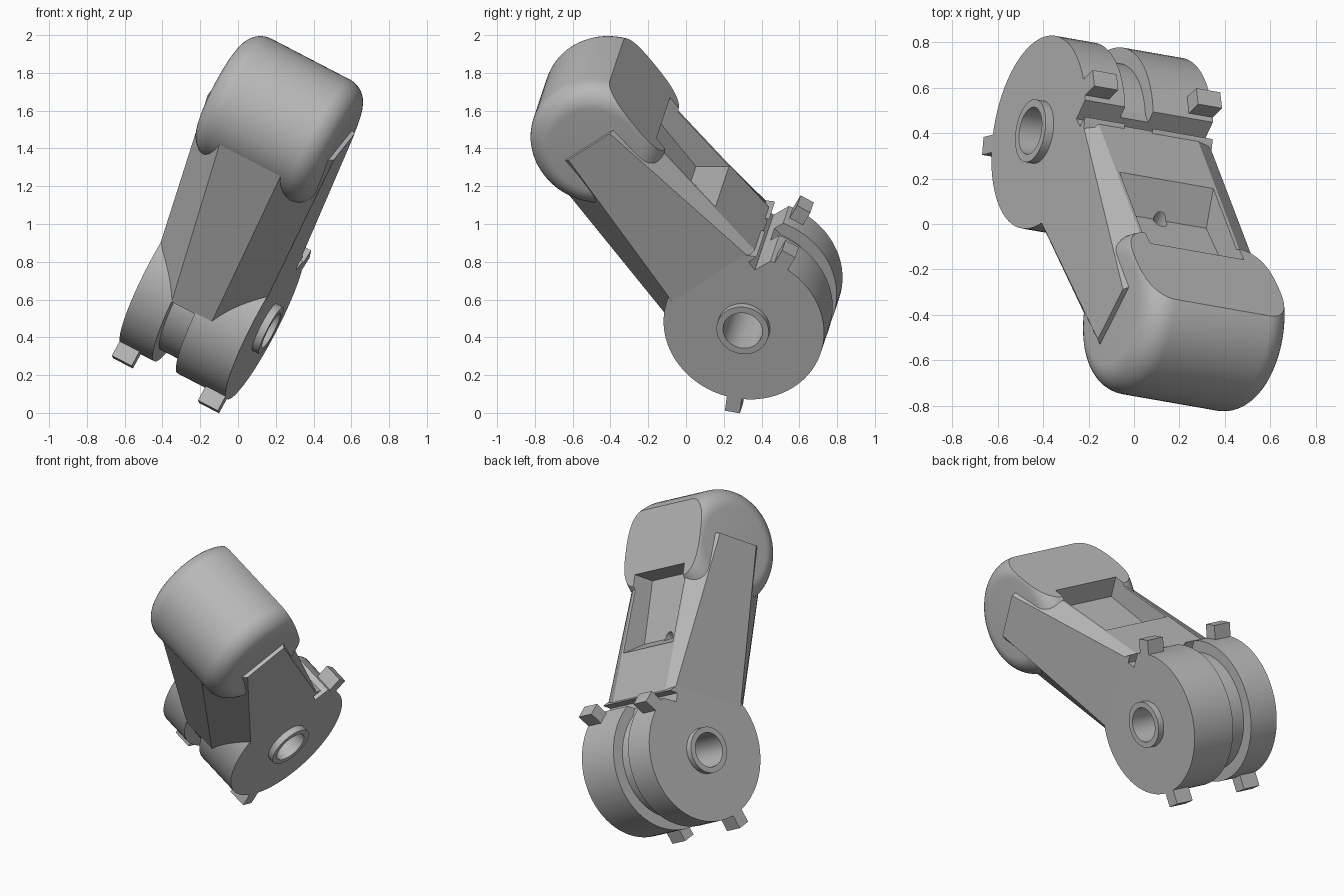
import bpy, bmesh, math
from mathutils import Matrix, Vector

cube = bpy.data.objects.get("Cube")
if cube:
    bpy.data.objects.remove(cube, do_unlink=True)

grey = bpy.data.materials.new("plain_grey")
grey.use_nodes = True
colour = (0.48, 0.48, 0.48, 1)
grey.diffuse_color = colour
grey.node_tree.nodes["Principled BSDF"].inputs["Base Color"].default_value = colour

# Local frame: x along the axle, y to the back, z along the arm
axle = Vector((0.877, -0.153, -0.456)).normalized()
along = Vector((0.272, -0.609, 0.745))
along = (along - axle * along.dot(axle)).normalized()
back = along.cross(axle)
frame = Matrix((axle, back, along)).transposed().to_4x4()
frame.translation = (-0.14, 0.355, 0.60)


def finish(name, bm):
    bmesh.ops.remove_doubles(bm, verts=bm.verts, dist=1e-5)
    bmesh.ops.recalc_face_normals(bm, faces=bm.faces)
    mesh = bpy.data.meshes.new(name)
    bm.to_mesh(mesh)
    bm.free()
    mesh.materials.append(grey)
    obj = bpy.data.objects.new(name, mesh)
    bpy.context.collection.objects.link(obj)
    obj.matrix_world = frame
    return obj


def loft(name, rings):
    """Solid through matching closed rings of points."""
    bm = bmesh.new()
    loops = [[bm.verts.new(p) for p in ring] for ring in rings]
    n = len(loops[0])
    for lo, hi in zip(loops, loops[1:]):
        for i in range(n):
            j = (i + 1) % n
            bm.faces.new((lo[i], lo[j], hi[j], hi[i]))
    bm.faces.new(loops[0])
    bm.faces.new(loops[-1])
    return finish(name, bm)


def prism(name, half, profile):
    return loft(name, [[(x, y, z) for y, z in profile] for x in (-half, half)])


def lathe(name, profile, height=0, steps=72):
    """Closed (x, radius) profile turned about the axle direction."""
    bm = bmesh.new()
    verts = [bm.verts.new((x, r, 0)) for x, r in profile]
    edges = [bm.edges.new((v, verts[i - 1])) for i, v in enumerate(verts)
             if profile[i][1] or profile[i - 1][1]]
    bmesh.ops.spin(bm, geom=verts + edges, cent=(0, 0, 0), axis=(1, 0, 0),
                   angle=math.tau, steps=steps)
    bmesh.ops.translate(bm, verts=bm.verts, vec=(0, 0, height))
    return finish(name, bm)


def cut(obj, *cutters):
    bpy.context.view_layer.objects.active = obj
    for c in cutters:
        mod = obj.modifiers.new("cut", "BOOLEAN")
        mod.operation, mod.solver, mod.object = "DIFFERENCE", "EXACT", c
        bpy.ops.object.modifier_apply(modifier=mod.name)


# Grooved double wheel with bosses and axle hole
wheel = lathe("wheel_hub", [
    (-0.36, 0.105), (-0.36, 0.14), (-0.32, 0.14), (-0.32, 0.43),
    (-0.12, 0.43), (-0.12, 0.36), (0.02, 0.36), (0.02, 0.43),
    (0.32, 0.43), (0.32, 0.14), (0.36, 0.14), (0.36, 0.105)])

# Head: barrel with rounded rims
half, radius, fillet, head_z = 0.357, 0.36, 0.12, 1.286
rim = [(half - fillet + fillet * math.sin(t), radius - fillet + fillet * math.cos(t))
       for t in (math.pi / 2 * k / 10 for k in range(11))]
head = lathe("head", [(-half, 0)] + [(-x, r) for x, r in reversed(rim)]
             + rim + [(half, 0)], head_z)


# Arm: eight-sided section tapering from wheel to head
def section(z, strip, front, outer, front_side, back_side, inner, rear):
    side = [(strip, -front), (outer, -front_side), (outer, back_side), (inner, rear)]
    ring = side + [(-x, y) for x, y in reversed(side)]
    return [(x, y, z) for x, y in ring]


arm = loft("arm", [section(0.17, 0.12, 0.392, 0.31, 0.24, 0.30, 0.25, 0.31),
                   section(1.325, 0.19, 0.352, 0.38, 0.143, 0.14, 0.25, 0.23)])

# Cutters: pocket, flat on the head, clamp slit, screw hole
pocket = prism("pocket_cutter", 0.235, [(0.13, 0.72), (0.13, 1.12), (0.6, 1.12), (0.6, 0.41)])
flat = prism("flat_cutter", 0.6, [(0.268, 0.8), (0.268, 1.8), (0.6, 1.8), (0.6, 0.8)])
slit = prism("slit_cutter", 0.6, [(0.26, 0.235), (0.26, 0.29), (0.6, 0.30), (0.6, 0.22)])
screw = loft("screw_cutter", [[(0.033 * math.cos(k * math.tau / 20), y,
                                0.73 + 0.033 * math.sin(k * math.tau / 20))
                               for k in range(20)] for y in (0, 0.2)])
cut(arm, pocket, slit, screw)
cut(head, flat, pocket)
cut(wheel, slit)
for c in (pocket, flat, slit, screw):
    bpy.data.objects.remove(c, do_unlink=True)

# Small pegs on both wheels
for side, x in (("left", 0.26), ("right", -0.26)):
    for place, degrees in (("back", 24), ("bottom", 225)):
        bm = bmesh.new()
        bmesh.ops.create_cube(bm, size=1)
        bmesh.ops.scale(bm, vec=(0.12, 0.12, 0.08), verts=bm.verts)
        bmesh.ops.translate(bm, vec=(x, 0.455, 0), verts=bm.verts)
        bmesh.ops.rotate(bm, cent=(0, 0, 0), verts=bm.verts,
                         matrix=Matrix.Rotation(math.radians(degrees), 3, "X"))
        finish(f"{place}_peg_{side}", bm)

# Smooth the round parts, keep edges sharp
for obj in (wheel, head):
    bpy.ops.object.select_all(action="DESELECT")
    obj.select_set(True)
    bpy.context.view_layer.objects.active = obj
    bpy.ops.object.shade_smooth_by_angle(angle=math.radians(30))
